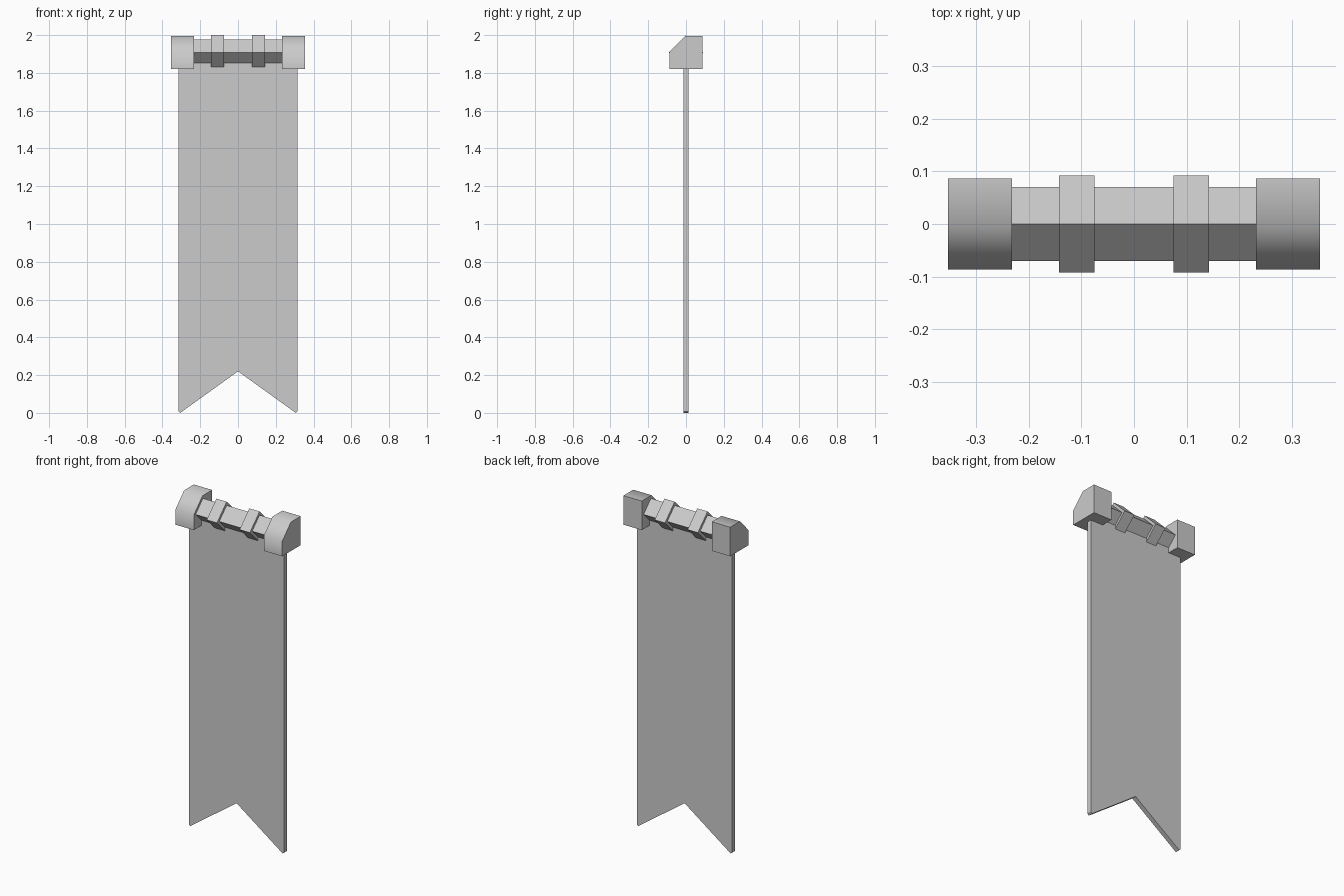
import bpy, bmesh, math
from mathutils import Vector

if "Cube" in bpy.data.objects:
    bpy.data.objects.remove(bpy.data.objects["Cube"])

CZ = 1.908  # height of the crossbar axis


def prism(name, points, offset):
    """Extrude a closed outline of 3D points along an offset vector."""
    bm = bmesh.new()
    face = bm.faces.new([bm.verts.new(p) for p in points])
    new = bmesh.ops.extrude_face_region(bm, geom=[face])["geom"]
    verts = [v for v in new if isinstance(v, bmesh.types.BMVert)]
    bmesh.ops.translate(bm, verts=verts, vec=Vector(offset))
    bmesh.ops.recalc_face_normals(bm, faces=bm.faces)
    mesh = bpy.data.meshes.new(name)
    bm.to_mesh(mesh)
    bm.free()
    obj = bpy.data.objects.new(name, mesh)
    bpy.context.collection.objects.link(obj)
    return obj


def x_prism(name, profile, x0, x1):
    return prism(name, [(x0, y, CZ + z) for y, z in profile], (x1 - x0, 0, 0))


def diamond(r):
    return [(0, r), (r, 0), (0, -r), (-r, 0)]


# Cloth with swallowtail bottom and slightly blunted tips
half = [(0.315, 1.90), (0.315, 0.008), (0.306, 0.0)]
outline = half + [(0, 0.22)] + [(-x, z) for x, z in reversed(half)]
prism("banner_cloth", [(x, -0.014, z) for x, z in outline], (0, 0.028, 0))

# Four-sided crossbar
x_prism("crossbar", diamond(0.07), -0.24, 0.24)

# Block profile: square with the upper front corner cut away
h = 0.087
block = [(-h, -h), (h, -h), (h, h), (-0.005, h), (-h, 0.003)]

for side, s in (("left", -1), ("right", 1)):
    # Binding rings around the crossbar
    x_prism(side + "_ring", diamond(0.092), s * 0.075, s * 0.143)
    # End blocks, smooth across the cut corner
    end = x_prism(side + "_end_block", block, s * 0.232, s * 0.354)
    bpy.ops.object.select_all(action='DESELECT')
    end.select_set(True)
    bpy.context.view_layer.objects.active = end
    bpy.ops.object.shade_smooth_by_angle(angle=math.radians(60))
